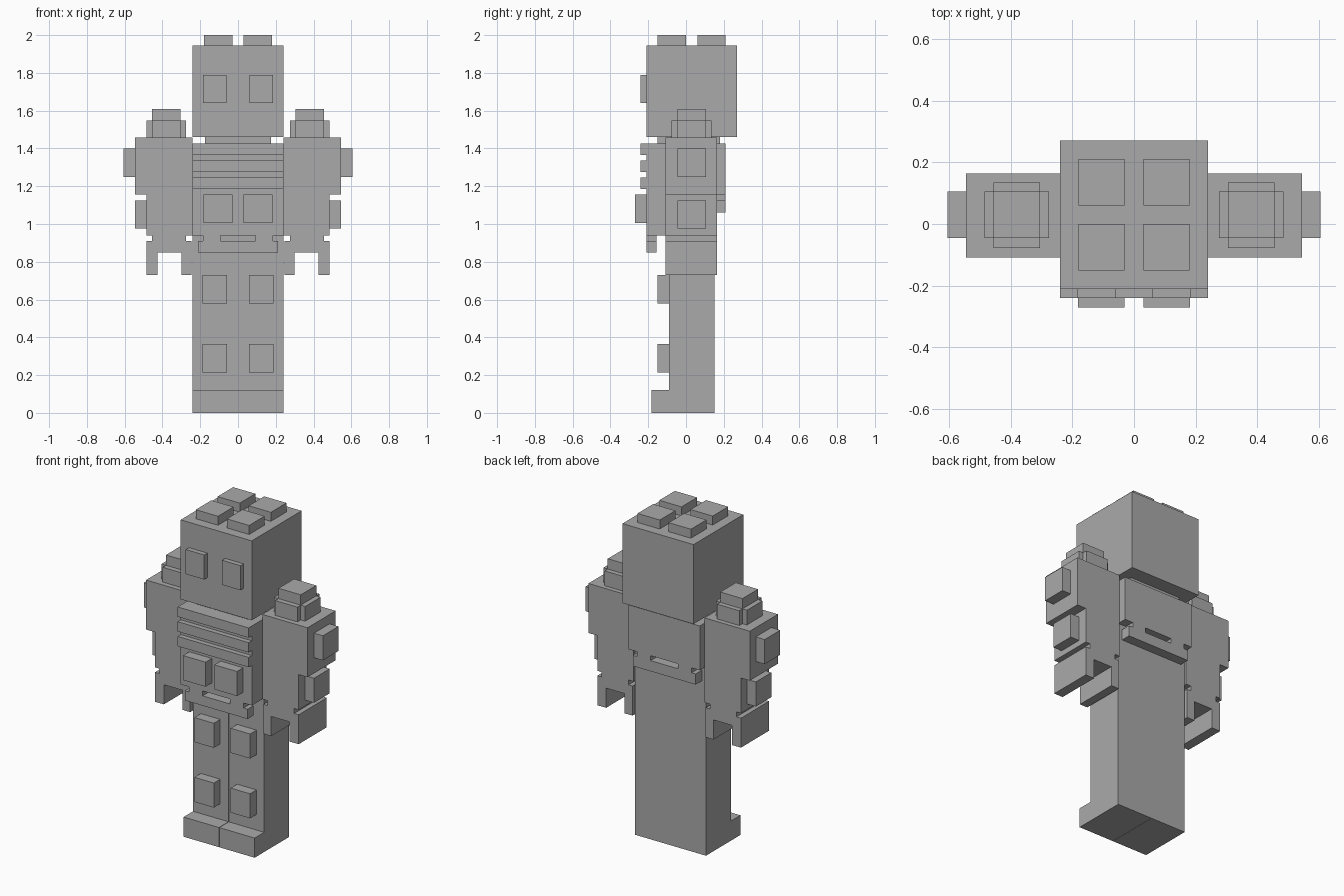
import bpy

cube = bpy.data.objects.get("Cube")
if cube:
    bpy.data.objects.remove(cube, do_unlink=True)

# Single grey finish
grey = bpy.data.materials.new("plain grey")
grey.use_nodes = True
COLOUR = (0.4, 0.4, 0.4, 1)
grey.diffuse_color = COLOUR
grey.node_tree.nodes["Principled BSDF"].inputs["Base Color"].default_value = COLOUR


def box(name, x, y, z):
    """Box from (low, high) ranges on each axis."""
    bpy.ops.mesh.primitive_cube_add(size=1, location=[sum(r) / 2 for r in (x, y, z)])
    ob = bpy.context.object
    ob.name = name
    ob.scale = [r[1] - r[0] for r in (x, y, z)]
    bpy.ops.object.transform_apply(location=False, rotation=False, scale=True)
    ob.data.materials.append(grey)
    return ob


def pair(name, x, y, z):
    """Box on the left (+x) and its mirror image on the right."""
    box("left_" + name, x, y, z)
    box("right_" + name, (-x[1], -x[0]), y, z)


WIDE = (-0.24, 0.24)

# Head, with eyes and four studs on top
box("head", WIDE, (-0.21, 0.27), (1.46, 1.945))
pair("eye", (0.06, 0.185), (-0.24, -0.21), (1.64, 1.79))
pair("front_head_stud", (0.03, 0.18), (-0.15, 0.0), (1.945, 2.0))
pair("back_head_stud", (0.03, 0.18), (0.06, 0.21), (1.945, 2.0))
box("neck", (-0.175, 0.175), (-0.15, 0.18), (1.425, 1.46))

# Torso, with chest ridges, belly pads and back plate
box("torso", WIDE, (-0.21, 0.15), (0.94, 1.425))
box("back_plate", WIDE, (0.15, 0.21), (1.155, 1.425))
for i in range(3):
    z = 1.365 - 0.09 * i
    box(f"chest_ridge_{i + 1}", WIDE, (-0.24, -0.21), (z, z + 0.06))
pair("belly_pad", (0.03, 0.182), (-0.27, -0.21), (1.005, 1.155))

# Hanging belts, joined by short links that leave slots
for side, y, top, drop in (("front", (-0.21, -0.155), 0.94, 0.09),
                           ("back", (0.15, 0.21), 1.155, 0.095)):
    box(side + "_belt", (-0.212, 0.212), y, (top - drop, top - 0.03))
    pair(side + "_belt_link", (0.092, 0.185), y, (top - 0.03, top))

# Hips, legs, knee pads and boots
box("hips", WIDE, (-0.09, 0.15), (0.83, 0.94))
pair("leg", (0.001, 0.24), (-0.09, 0.15), (0.0, 0.83))
pair("boot_toe", (0.001, 0.24), (-0.182, -0.09), (0.0, 0.12))
pair("thigh_pad", (0.057, 0.188), (-0.152, -0.09), (0.58, 0.73))
pair("shin_pad", (0.057, 0.188), (-0.152, -0.09), (0.215, 0.365))

# Arms, with outer pads
ARM_Y, PAD_Y = (-0.108, 0.163), (-0.045, 0.105)
pair("upper_arm", (0.24, 0.545), ARM_Y, (1.155, 1.457))
pair("forearm", (0.24, 0.485), ARM_Y, (0.94, 1.155))
pair("upper_arm_pad", (0.545, 0.605), PAD_Y, (1.25, 1.4))
pair("forearm_pad", (0.485, 0.545), PAD_Y, (0.975, 1.125))

# Shoulder knobs
pair("shoulder_wide_block", (0.275, 0.485), PAD_Y, (1.457, 1.547))
pair("shoulder_deep_block", (0.305, 0.455), (-0.077, 0.135), (1.457, 1.547))
pair("shoulder_cap", (0.305, 0.455), PAD_Y, (1.547, 1.61))

# Claw hands
pair("wrist", (0.275, 0.455), ARM_Y, (0.91, 0.94))
pair("palm", (0.247, 0.485), ARM_Y, (0.85, 0.91))
pair("inner_finger", (0.247, 0.3), ARM_Y, (0.73, 0.85))
pair("outer_finger", (0.425, 0.485), ARM_Y, (0.73, 0.85))
